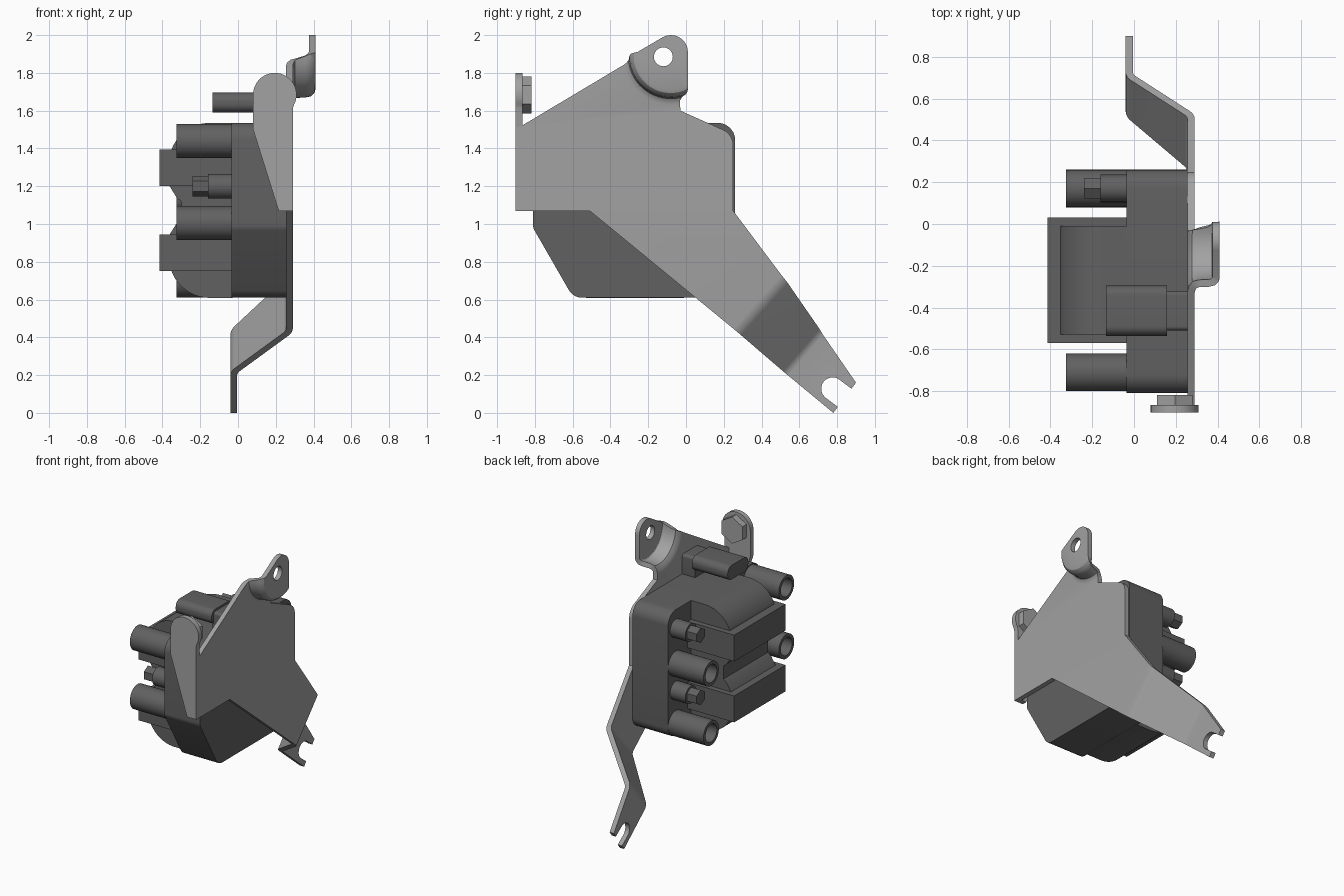
import bpy, bmesh, math
from mathutils import Vector

if "Cube" in bpy.data.objects:
    bpy.data.objects.remove(bpy.data.objects["Cube"])


def material(name, v):
    m = bpy.data.materials.new(name)
    m.diffuse_color = (v, v, v, 1)
    m.use_nodes = True
    m.node_tree.nodes["Principled BSDF"].inputs["Base Color"].default_value = m.diffuse_color
    return m


DARK, LIGHT = material("dark_grey", 0.12), material("light_grey", 0.36)


def finish(name, bm, mat):
    bmesh.ops.recalc_face_normals(bm, faces=bm.faces)
    me = bpy.data.meshes.new(name)
    bm.to_mesh(me)
    bm.free()
    me.materials.append(mat)
    ob = bpy.data.objects.new(name, me)
    bpy.context.collection.objects.link(ob)
    return ob


def arc(ca, cb, r, a0, a1, n=12):
    angs = [math.radians(a0 + (a1 - a0) * i / n) for i in range(n + 1)]
    return [(ca + r * math.cos(t), cb + r * math.sin(t)) for t in angs]


def rounded(pts, n=6):
    """Outline from (a, b, corner radius) points."""
    out = []
    for i, (a, b, r) in enumerate(pts):
        p = Vector((a, b))
        if not r:
            out.append((a, b))
            continue
        u = (Vector(pts[i - 1][:2]) - p).normalized()
        v = (Vector(pts[(i + 1) % len(pts)][:2]) - p).normalized()
        half = u.angle(v) / 2
        c = p + (u + v).normalized() * r / math.sin(half)
        t = r / math.tan(half)
        s, e = p + u * t - c, p + v * t - c
        out += [tuple(c + s.lerp(e, k / n).normalized() * r) for k in range(n + 1)]
    return out


def prism(name, pts, axis, lo, hi, mat):
    bm = bmesh.new()
    put = (lambda a, b, t: (t, a, b)) if axis == "x" else (lambda a, b, t: (a, t, b))
    f = bm.faces.new([bm.verts.new(put(a, b, lo)) for a, b in pts])
    ext = bmesh.ops.extrude_face_region(bm, geom=[f])["geom"]
    bmesh.ops.translate(bm, vec=put(0, 0, hi - lo),
                        verts=[g for g in ext if isinstance(g, bmesh.types.BMVert)])
    if not any(len(f.verts) == len(pts) and abs(sum(v.co[0 if axis == "x" else 1] for v in f.verts) / len(pts) - lo) < 1e-5 for f in bm.faces):
        bm.faces.new([v for v in bm.verts][:len(pts)])
    return finish(name, bm, mat)


def box(name, x, y, z, mat, r=0.0):
    pts = [(y[0], z[0], r), (y[1], z[0], r), (y[1], z[1], r), (y[0], z[1], r)]
    return prism(name, rounded(pts), "x", x[0], x[1], mat)


def lathe_x(name, profile, y, z, sides, mat):
    """Turn an (x, radius) profile around an axis parallel to x."""
    bm = bmesh.new()
    rings = []
    for x, r in profile:
        rings.append([bm.verts.new((x, a, b)) for a, b in arc(y, z, r, 90, 450, sides)[:-1]])
    for p, q in zip(rings, rings[1:]):
        for i in range(sides):
            j = (i + 1) % sides
            bm.faces.new((p[i], p[j], q[j], q[i]))
    bm.faces.new(rings[0])
    bm.faces.new(rings[-1])
    return finish(name, bm, mat)


# coil housing
prism("coil_housing", rounded([(-0.81, 0.98, 0.06), (-0.597, 0.61, 0.08), (0.26, 0.61, 0.08),
                               (0.26, 1.535, 0.09), (-0.81, 1.535, 0.09)]), "x", -0.035, 0.256, DARK)

# winding with domed ends and a waist, mirrored about z = 1.072
MID = 1.072
upper = [(-0.03, 1.535)] + arc(-0.15, 1.32, 0.215, 90, 160) + [(-0.362, 1.2), (-0.325, 1.14), (-0.30, 1.12)]
prism("winding", upper + [(x, 2 * MID - z) for x, z in reversed(upper)], "y", -0.53, -0.01, DARK)

# iron core bars
for i, z in enumerate((1.2, 0.75)):
    box(f"core_bar_{i}", (-0.415, -0.03), (-0.57, 0.03), (z, z + 0.195), DARK)

# hollow lead sockets
for i, (y, z) in enumerate(((-0.71, 1.44), (-0.71, 1.005), (0.17, 1.14), (0.17, 0.70))):
    lathe_x(f"lead_socket_{i}", [(-0.03, 0.09), (-0.325, 0.09), (-0.325, 0.066), (-0.08, 0.066)],
            y, z, 32, DARK)

# screw posts with hex heads
for i, (y, z) in enumerate(((-0.71, 1.2), (0.17, 1.4), (0.17, 0.94))):
    lathe_x(f"screw_post_{i}", [(-0.03, 0.066), (-0.16, 0.066)], y, z, 32, DARK)
    lathe_x(f"screw_head_{i}", [(-0.15, 0.055), (-0.24, 0.055)], y, z, 6, DARK)

# plug connector on top
box("connector", (-0.135, 0.158), (-0.535, -0.295), (1.59, 1.695), DARK, 0.045)
box("connector_neck", (0.15, 0.256), (-0.51, -0.32), (1.52, 1.68), DARK, 0.02)

# bracket: mid-surface of plate, folded arm, curved joggle and ear, then thickened
PX, AX, EX = 0.2725, -0.0225, 0.3925
C = (-0.08, 1.89)
sections = [(0.255, PX, 191, 281), (0.232, 0.277, 189, 282), (0.212, 0.29, 186, 285),
            (0.205, 0.312, 184, 287), (0.203, 0.355, 180, 290), (0.198, 0.377, 177, 294),
            (0.187, 0.389, 175, 298), (0.175, EX, 173, 301)]
rows = [[(x, a, b) for a, b in arc(*C, r, a0, a1, 16)] for r, x, a0, a1 in sections]
bm = bmesh.new()


def face(pts):
    return bm.faces.new([bm.verts.new(p) for p in pts])


plate = rounded([(-0.9, 1.07, 0), (-0.51, 1.07, 0), (0.27, 0.43, 0), (0.52, 0.71, 0), (0.25, 1.07, 0),
                 (0.25, 1.475, 0.09), (-0.03, 1.6, 0)])
face([(PX, a, b) for a, b in plate] + rows[0][::-1] + [(PX, -0.87, 1.52), (PX, -0.9, 1.51)])
face([(PX, 0.27, 0.43), (AX, 0.52, 0.215), (AX, 0.71, 0.435), (PX, 0.52, 0.71)])
slot = arc(0.776, 0.128, 0.06, 53.1, 233.1, 16)
fork = [(0.71, 0.435), (0.52, 0.215), (0.78, 0.0), (0.804, 0.032)] + slot[::-1] + [(0.876, 0.128), (0.9, 0.16)]
face([(AX, a, b) for a, b in fork])
for p, q in zip(rows, rows[1:]):
    for i in range(16):
        face((p[i], p[i + 1], q[i + 1], q[i]))
edges = []
for loop in ([p[1:] for p in rows[-1]] + arc(-0.08, 1.91, 0.09, 0, 120),
             arc(-0.12, 1.885, 0.05, 0, 360, 24)[:-1]):
    vs = [bm.verts.new((EX, a, b)) for a, b in loop]
    edges += [bm.edges.new((vs[i - 1], vs[i])) for i in range(len(vs))]
bmesh.ops.triangle_fill(bm, edges=edges, use_beauty=True, normal=(1, 0, 0))
bmesh.ops.remove_doubles(bm, verts=bm.verts, dist=0.0005)
bmesh.ops.recalc_face_normals(bm, faces=bm.faces)
folds = [e for e in bm.edges if len(e.link_faces) == 2 and e.calc_length() > 0.2 and e.calc_face_angle(0) > 0.3]
bmesh.ops.bevel(bm, geom=folds, offset=0.025, segments=4, profile=0.5, affect="EDGES")
bracket = finish("bracket", bm, LIGHT)
sol = bracket.modifiers.new("thickness", "SOLIDIFY")
sol.thickness, sol.offset, sol.use_even_offset = 0.035, 0, True

# side tab with hex nut
tab = [(0.215, 1.07), (0.29, 1.07), (0.29, 1.61)] + arc(0.195, 1.685, 0.115, -30, 180, 24) + [(0.08, 1.5)]
prism("side_tab", tab, "y", -0.903, -0.866, LIGHT)
prism("tab_nut", arc(0.196, 1.683, 0.098, 90, 450, 6)[:-1], "y", -0.87, -0.818, LIGHT)

# apply thickness and smooth the curved surfaces
bpy.ops.object.select_all(action="SELECT")
bpy.context.view_layer.objects.active = bracket
bpy.ops.object.convert(target="MESH")
bpy.ops.object.shade_smooth_by_angle(angle=math.radians(30))
